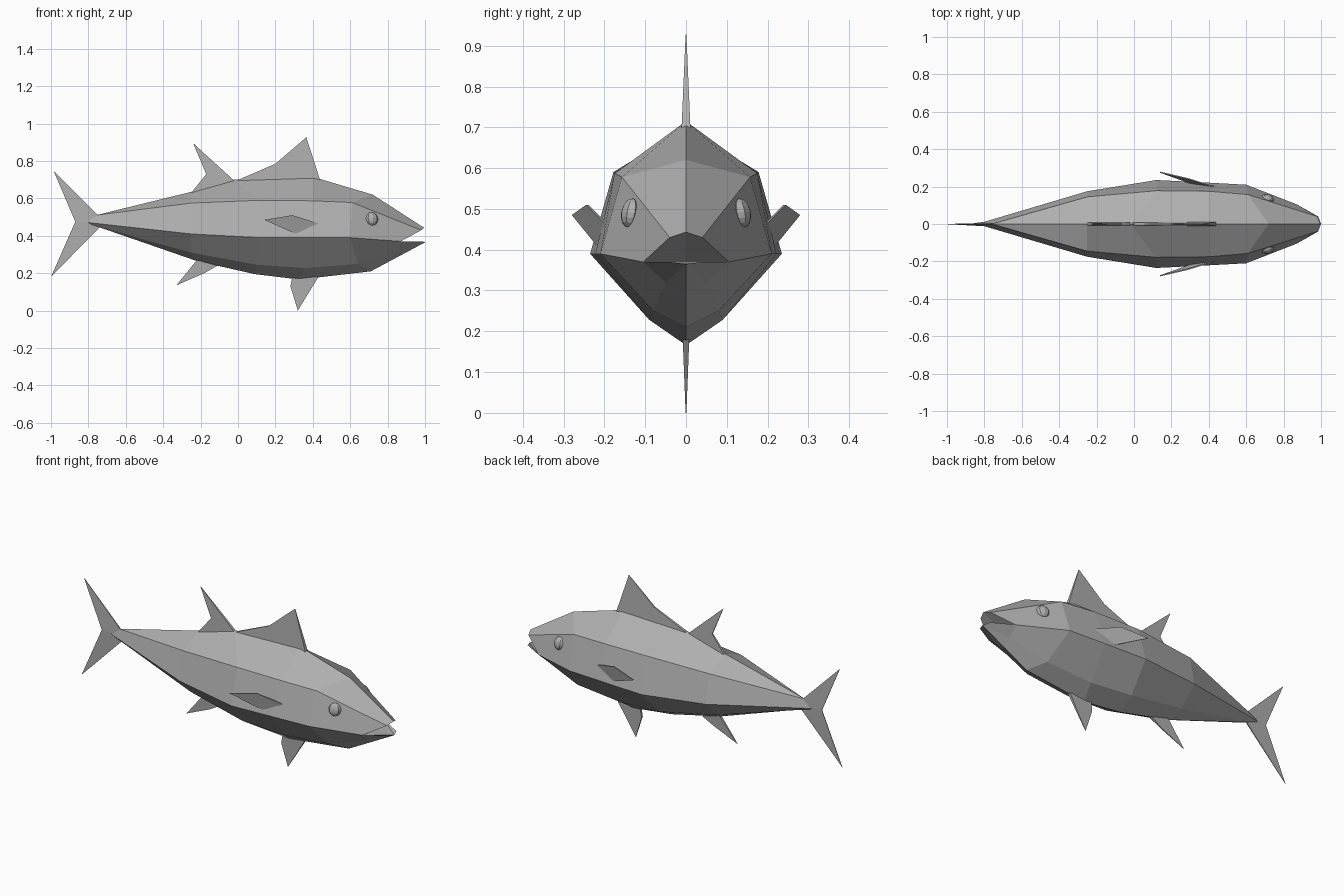
import bpy, bmesh
from mathutils import Matrix, Vector

if "Cube" in bpy.data.objects:
    bpy.data.objects.remove(bpy.data.objects["Cube"])

grey = bpy.data.materials.new("dark_grey")
grey.diffuse_color = (.43, .43, .43, 1)
grey.use_nodes = True
grey.node_tree.nodes["Principled BSDF"].inputs["Base Color"].default_value = grey.diffuse_color


def finish(name, bm):
    mesh = bpy.data.meshes.new(name)
    bm.to_mesh(mesh)
    bm.free()
    mesh.materials.append(grey)
    obj = bpy.data.objects.new(name, mesh)
    bpy.context.collection.objects.link(obj)
    return obj


def build(name, faces, mirror=False):
    """Make an object from coordinate faces, sharing corners and optionally mirroring in y."""
    bm = bmesh.new()
    cache = {}

    def vert(p):
        key = tuple(round(c, 4) + 0.0 for c in p)
        if key not in cache:
            cache[key] = bm.verts.new(key)
        return cache[key]

    for face in faces:
        for side in ((1, -1) if mirror else (1,)):
            vs = list(dict.fromkeys(vert((x, y * side, z)) for x, y, z in face))
            if len(vs) > 2 and not bm.faces.get(vs):
                bm.faces.new(vs)
    bmesh.ops.recalc_face_normals(bm, faces=bm.faces)
    return finish(name, bm)


def strip(a, b):
    return [(a[i], a[i + 1], b[i + 1], b[i]) for i in range(len(a) - 1)]


# Body: rails running from tail to nose on the +y half
top = [(-.76, 0, .51), (-.25, 0, .635), (-.02, 0, .70), (.40, 0, .715), (.72, 0, .62), (.995, 0, .443)]
shoulder = [(-.76, 0, .51), (-.25, .145, .575), (.12, .178, .59), (.40, .175, .587), (.61, .157, .578), (.98, .04, .43)]
ridge = [(-.84, 0, .475), (-.25, .175, .41), (.12, .235, .39), (.38, .222, .39), (.60, .21, .39), (.87, .105, .37),
         (.985, .04, .37)]
belly = [(-.74, 0, .445), (-.25, .075, .31), (.10, .10, .245), (.36, .09, .228), (.64, .08, .25), (.86, .05, .32),
         (1, 0, .365)]
bottom = [(-.74, 0, .445), (-.22, 0, .265), (.09, 0, .195), (.33, 0, .166), (.71, 0, .21), (.86, 0, .29),
          (1, 0, .365)]
throat = (.86, 0, .37)
faces = strip(top, shoulder) + strip(shoulder, ridge[:6]) + strip(ridge, belly) + strip(belly, bottom)
# Open mouth: palate and floor meeting at the throat
faces += [(ridge[5], shoulder[5], top[5], throat), (ridge[5], ridge[6], bottom[6], throat)]
build("body", faces, mirror=True)


# Upright fins: outline points as (x, z, half thickness)
def fin(name, outline):
    left = [(x, t, z) for x, z, t in outline]
    right = [(x, -t, z) for x, z, t in outline]
    n = len(outline)
    rim = [(left[i], left[(i + 1) % n], right[(i + 1) % n], right[i]) for i in range(n)]
    return build(name, [left, right[::-1]] + rim)


fin("front_dorsal_fin", [(.44, .695, .011), (.365, .927, .001), (.20, .785, .004), (-.02, .69, .008)])
fin("rear_dorsal_fin", [(-.02, .695, .008), (-.24, .895, .001), (-.17, .73, .004), (-.25, .63, .008)])
fin("tail_fin_upper", [(-.75, .51, .003), (-.985, .745, .001), (-.87, .475, .002), (-.80, .475, .012)])
fin("tail_fin_lower", [(-.74, .445, .003), (-.80, .475, .012), (-.87, .475, .002), (-1, .18, .001)])
fin("anal_fin", [(-.22, .27, .008), (-.33, .135, .001), (-.18, .20, .003), (-.11, .24, .008)])
fin("pelvic_fin", [(.29, .18, .008), (.28, .13, .005), (.32, 0, .001), (.43, .18, .008)])

# Side fins and eyes, one per side
for name, s in (("left", 1), ("right", -1)):
    pts = [Vector(p) for p in ((.45, .195, .46), (.29, .245, .51), (.14, .28, .485), (.32, .215, .405))]
    outer = [(p.x, s * p.y, p.z) for p in pts]
    inner = [(p.x, s * (p.y - .006), p.z) for p in pts]
    rim = [(outer[i], outer[(i + 1) % 4], inner[(i + 1) % 4], inner[i]) for i in range(4)]
    build(name + "_pectoral_fin", [outer, inner[::-1]] + rim)

    bm = bmesh.new()
    placing = (Matrix.Translation((.715, s * .136, .49)) @ Matrix.Rotation(-s * .3, 4, 'Z')
               @ Matrix.Rotation(s * .2, 4, 'X') @ Matrix.Diagonal((.035, .023, .036, 1)))
    bmesh.ops.create_uvsphere(bm, u_segments=8, v_segments=8, radius=1, matrix=placing)
    finish(name + "_eye", bm)
